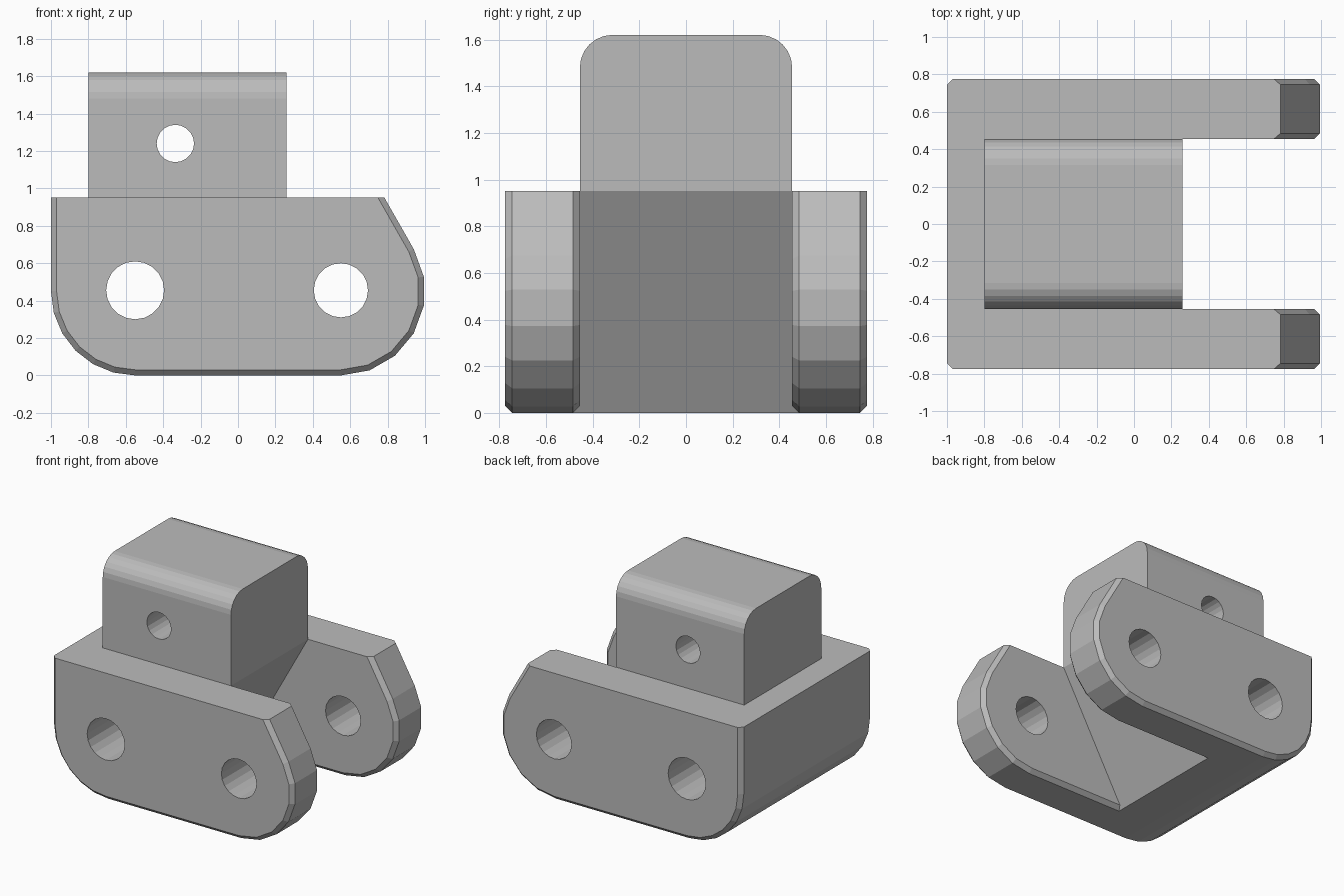
import bpy, bmesh, math

cube = bpy.data.objects.get("Cube")
if cube:
    bpy.data.objects.remove(cube, do_unlink=True)

grey = bpy.data.materials.new("plain_grey")
grey.use_nodes = True
GREY = (0.5, 0.5, 0.5, 1)
grey.diffuse_color = GREY
grey.node_tree.nodes["Principled BSDF"].inputs["Base Color"].default_value = GREY

TOP, R, CX = 0.95, 0.45, 0.55
INNER, OUTER, BEVEL = 0.455, 0.775, 0.03


def loft(name, loops):
    """Closed solid through matching loops of 3D points."""
    bm = bmesh.new()
    rings = [[bm.verts.new(p) for p in loop] for loop in loops]
    n = len(rings[0])
    for a, b in zip(rings, rings[1:]):
        for i in range(n):
            j = (i + 1) % n
            bm.faces.new((a[i], a[j], b[j], b[i]))
    bm.faces.new(rings[0])
    bm.faces.new(rings[-1])
    bmesh.ops.recalc_face_normals(bm, faces=bm.faces)
    mesh = bpy.data.meshes.new(name)
    bm.to_mesh(mesh)
    bm.free()
    mesh.materials.append(grey)
    ob = bpy.data.objects.new(name, mesh)
    bpy.context.collection.objects.link(ob)
    return ob


def arc(cx, cz, r, start, end, steps):
    angles = [math.radians(start + (end - start) * i / steps) for i in range(steps + 1)]
    return [(cx + r * math.cos(a), cz + r * math.sin(a)) for a in angles]


def boolean(target, tool, operation):
    mod = target.modifiers.new(operation.title(), 'BOOLEAN')
    mod.operation = operation
    mod.solver = 'EXACT'
    mod.object = tool
    bpy.context.view_layer.objects.active = target
    bpy.ops.object.modifier_apply(modifier=mod.name)
    bpy.data.objects.remove(tool, do_unlink=True)


def drill(target, x, z, r):
    circle = arc(x, z, r, 0, 342, 19)
    tool = loft("hole_cutter", [[(px, y, pz) for px, pz in circle] for y in (-1, 1)])
    tool.hide_render = True
    boolean(target, tool, 'DIFFERENCE')


def arm_profile(inset):
    """Side plate outline, inset everywhere but along the top."""
    r = R - inset
    return ([(-1 + inset, TOP)]
            + arc(-CX, R, r, 180, 270, 6)
            + arc(CX, R, r, -90, 30, 6)
            + [(0.783 - inset / math.cos(math.radians(30)), TOP)])


# Rear web with the sloping underside
web = [(-1, TOP)] + arc(-CX, R, R, 180, 270, 6) + [(-0.27, 0), (0.26, TOP)]
bracket = loft("bracket_body", [[(x, y, z) for x, z in web] for y in (-0.5, 0.5)])

# Two bevelled side arms joined to the web
for side in (-1, 1):
    sections = ((INNER, BEVEL), (INNER + BEVEL, 0), (OUTER - BEVEL, 0), (OUTER, BEVEL))
    arm = loft("side_arm", [[(x, side * y, z) for x, z in arm_profile(d)]
                            for y, d in sections])
    boolean(bracket, arm, 'UNION')

# Cross holes for the pins
drill(bracket, -0.55, 0.455, 0.155)
drill(bracket, 0.55, 0.455, 0.145)

# Upper block with rounded long edges
corner = 0.14
block = ([(INNER, TOP)]
         + arc(INNER - corner, 1.62 - corner, corner, 0, 90, 6)
         + arc(corner - INNER, 1.62 - corner, corner, 90, 180, 6)
         + [(-INNER, TOP)])
upper_block = loft("upper_block", [[(x, y, z) for y, z in block] for x in (-0.8, 0.26)])
drill(upper_block, -0.335, 1.24, 0.1)
